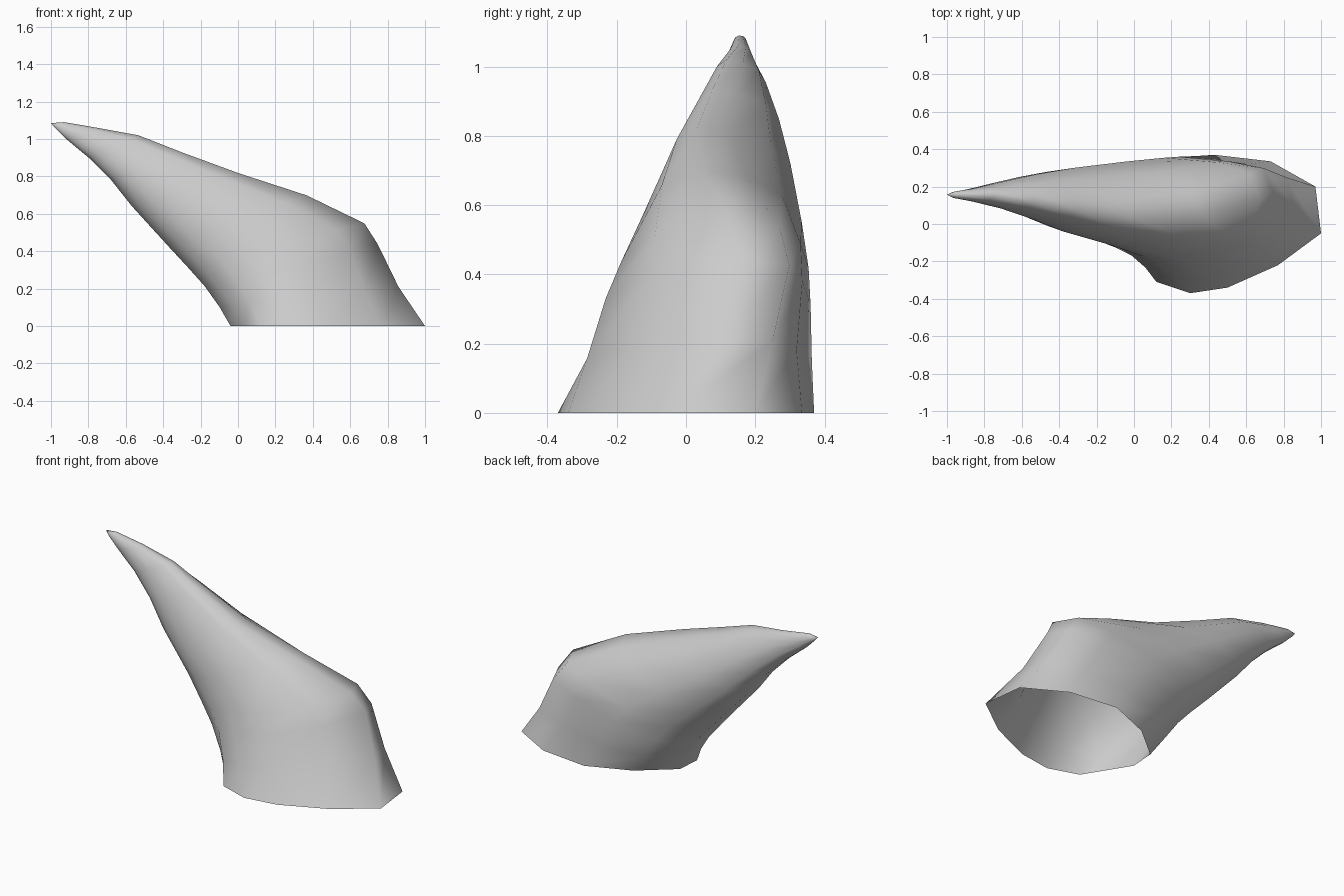
import bpy
import bmesh
from math import atan2, cos, sin

if "Cube" in bpy.data.objects:
    bpy.data.objects.remove(bpy.data.objects["Cube"])

# Open base outline (x, y), counter-clockwise
BASE = [(1.0, -.05), (.97, .20), (.73, .335), (.43, .37), (.17, .265), (-.03, .10),
        (-.04, -.05), (.04, -.18), (.12, -.31), (.30, -.37), (.50, -.34), (.77, -.22)]

# Tilted rings: left x, z, right x, z, y min, y max, ridge shift, base blend, back flattening
RINGS = [
    (-.10, .10, .86, .21, -.30, .385, .10, .5, .30),
    (-.18, .21, .75, .44, -.235, .37, .14, .1, .15),
    (-.27, .31, .68, .55, -.188, .355, .08, 0, 0),
    (-.38, .43, .37, .70, -.125, .352, -.03, 0, .35),
    (-.57, .64, .00, .82, -.05, .315, -.08, 0, .35),
    (-.68, .78, -.30, .93, .022, .277, -.06, 0, .30),
    (-.80, .90, -.53, 1.02, .078, .235, -.03, 0, .25),
    (-.92, 1.00, -.75, 1.06, .118, .193, 0, 0, .1),
    (-.98, 1.06, -.93, 1.09, .138, .174, 0, 0, 0),
]


def ring_points(lx, lz, rx, rz, y0, y1, ridge, blend, flat):
    points = []
    for x, y in BASE:
        bs, bt = (x + .04) / 1.04, y / .37
        a = atan2(bt, bs * 2 - 1)
        s = blend * bs + (1 - blend) * (.5 + .5 * cos(a))
        t = blend * bt + (1 - blend) * sin(a)
        if t > 0:
            if s < .5:
                t = t ** .8
            t *= 1 - flat * s * s
        shift = ridge * max(0, 2 * s - 1) * (1 - t * t)
        points.append((lx + (rx - lx) * s,
                       (y0 + y1) / 2 + (y1 - y0) / 2 * t + shift,
                       lz + (rz - lz) * s))
    return points


# Loft the horn from the open base to the tip
bm = bmesh.new()
loops = [[bm.verts.new((x, y, 0)) for x, y in BASE]]
loops += [[bm.verts.new(p) for p in ring_points(*r)] for r in RINGS]
n = len(BASE)
for lower, upper in zip(loops, loops[1:]):
    for i in range(n):
        j = (i + 1) % n
        bm.faces.new((lower[i], lower[j], upper[j], upper[i]))
tip = bm.verts.new((-1.0, .157, 1.085))
for i in range(n):
    bm.faces.new((loops[-1][i], loops[-1][(i + 1) % n], tip))
for f in bm.faces:
    f.smooth = True

mesh = bpy.data.meshes.new("horn")
bm.to_mesh(mesh)
bm.free()
horn = bpy.data.objects.new("horn", mesh)
bpy.context.collection.objects.link(horn)
